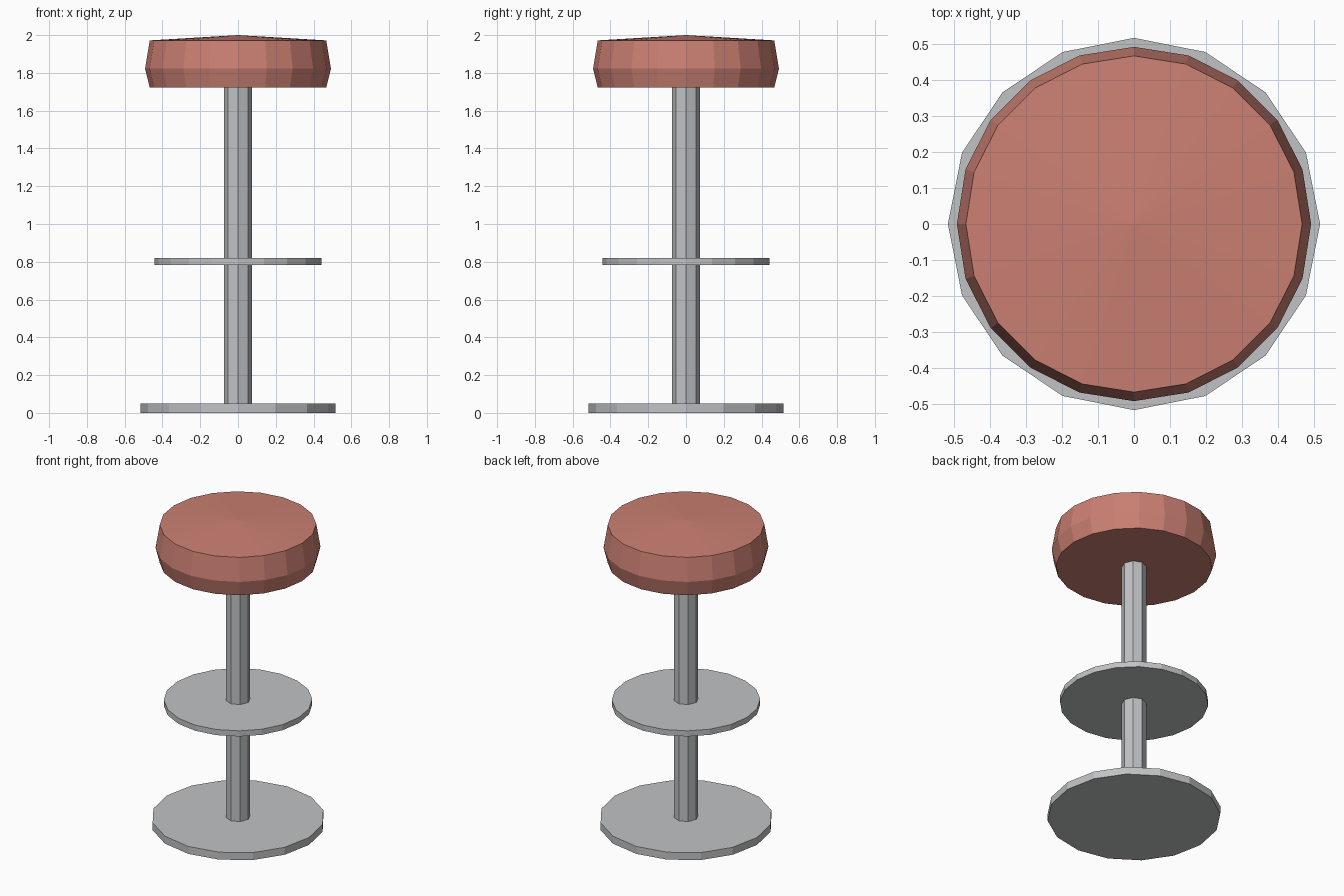
import bpy, math

if "Cube" in bpy.data.objects:
    bpy.data.objects.remove(bpy.data.objects["Cube"])


def material(name, color):
    m = bpy.data.materials.new(name)
    m.diffuse_color = (*color, 1)
    m.use_nodes = True
    m.node_tree.nodes["Principled BSDF"].inputs["Base Color"].default_value = m.diffuse_color
    return m


def lathe(name, sides, profile, mat, peak=None):
    """Faceted solid from (radius, z) rings; optional apex at height peak."""
    verts = [(r * math.cos(2 * math.pi * i / sides),
              r * math.sin(2 * math.pi * i / sides), z)
             for r, z in profile for i in range(sides)]
    faces = [tuple(reversed(range(sides)))]
    for k in range(len(profile) - 1):
        for i in range(sides):
            j = (i + 1) % sides
            a, b = k * sides, (k + 1) * sides
            faces.append((a + i, a + j, b + j, b + i))
    top = (len(profile) - 1) * sides
    if peak is None:
        faces.append(tuple(range(top, top + sides)))
    else:
        verts.append((0, 0, peak))
        faces += [(top + i, top + (i + 1) % sides, len(verts) - 1) for i in range(sides)]
    mesh = bpy.data.meshes.new(name)
    mesh.from_pydata(verts, [], faces)
    mesh.materials.append(mat)
    obj = bpy.data.objects.new(name, mesh)
    bpy.context.collection.objects.link(obj)
    return obj


metal = material("brushed_metal", (0.53, 0.54, 0.55))
red = material("red_upholstery", (0.60, 0.215, 0.17))

# Floor plate, post and foot rest
lathe("base_plate", 16, [(0.517, 0), (0.517, 0.049)], metal)
lathe("post", 8, [(0.074, 0.04), (0.074, 1.73)], metal)
lathe("foot_rest", 20, [(0.443, 0.782), (0.443, 0.819)], metal)

# Padded seat with a slightly domed top
lathe("seat", 20, [(0.467, 1.723), (0.492, 1.822), (0.467, 1.972)], red, peak=2.0)
